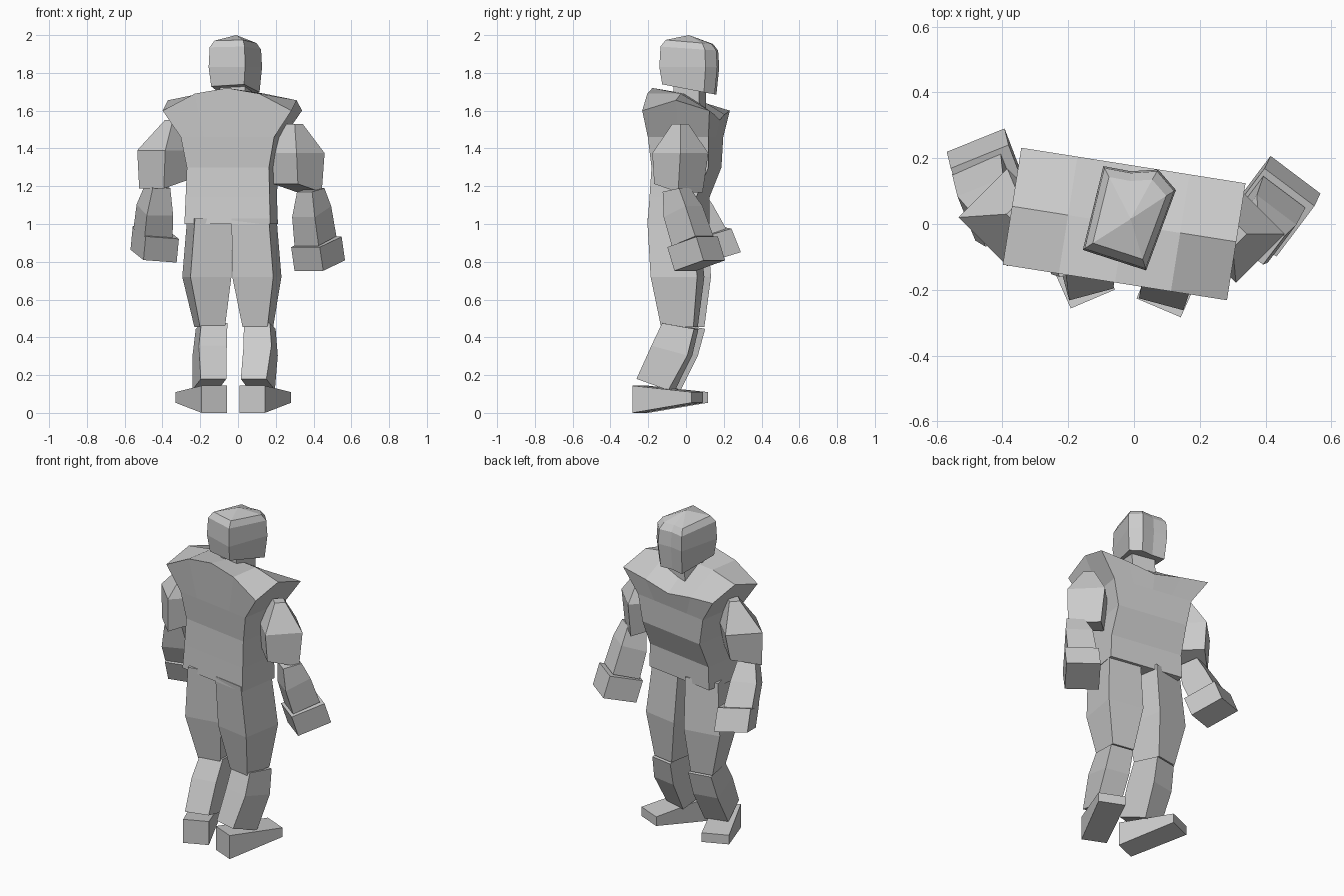
import bpy
import bmesh
from math import radians
from mathutils import Matrix, Vector

cube = bpy.data.objects.get("Cube")
if cube:
    bpy.data.objects.remove(cube)

grey = bpy.data.materials.new("plain grey")
grey.use_nodes = True
grey.diffuse_color = (0.6, 0.6, 0.6, 1)
grey.node_tree.nodes["Principled BSDF"].inputs["Base Color"].default_value = (0.6, 0.6, 0.6, 1)


def finish(name, bm):
    """Turn a bmesh into a flat-shaded object."""
    bmesh.ops.recalc_face_normals(bm, faces=bm.faces)
    mesh = bpy.data.meshes.new(name)
    bm.to_mesh(mesh)
    bm.free()
    mesh.materials.append(grey)
    obj = bpy.data.objects.new(name, mesh)
    bpy.context.collection.objects.link(obj)
    return obj


def bridge(bm, low, high):
    """Join two rings of vertices with quads."""
    count = len(low)
    for i in range(count):
        j = (i + 1) % count
        bm.faces.new((low[i], low[j], high[j], high[i]))


def ring(centre, half_w, half_d, yaw=0, pitch=0, roll=0):
    """Four corners of a turned rectangle."""
    turn = (Matrix.Rotation(radians(yaw), 3, "Z")
            @ Matrix.Rotation(radians(roll), 3, "Y")
            @ Matrix.Rotation(radians(pitch), 3, "X"))
    signs = ((-1, -1), (1, -1), (1, 1), (-1, 1))
    return [Vector(centre) + turn @ Vector((a * half_w, b * half_d, 0)) for a, b in signs]


def loft(name, rings):
    """Skin a row of rings and cap both ends."""
    bm = bmesh.new()
    rows = [[bm.verts.new(p) for p in r] for r in rings]
    for low, high in zip(rows, rows[1:]):
        bridge(bm, low, high)
    bm.faces.new(rows[0])
    bm.faces.new(rows[-1])
    return finish(name, bm)


# Torso: vest with wide shoulders, turned a little to one side
COLUMNS = (-1, -0.5, 0, 0.5, 1)


def torso_row(z, half_w, back, front, back_z=None, front_z=None):
    turn = Matrix.Translation((-0.03, 0, 0)) @ Matrix.Rotation(radians(-9), 4, "Z")
    rear = [(c * half_w, -back, back_z[i] if back_z else z) for i, c in enumerate(COLUMNS)]
    fore = [(c * half_w, front, front_z[i] if front_z else z) for i, c in enumerate(COLUMNS)]
    middle = (front - back) / 2
    points = rear + [(half_w, middle, z)] + fore[::-1] + [(-half_w, middle, z)]
    return [turn @ Vector(p) for p in points], turn


bm = bmesh.new()
rows = []
for spec in ((1.0, 0.23, 0.17, 0.09), (1.14, 0.225, 0.16, 0.09),
             (1.3, 0.22, 0.15, 0.155), (1.46, 0.25, 0.165, 0.16),
             (1.655, 0.345, 0.18, 0.18, (1.6, 1.69, 1.72, 1.69, 1.6),
              (1.6, 1.58, 1.55, 1.58, 1.6))):
    points, turn = torso_row(*spec)
    rows.append([bm.verts.new(p) for p in points])
for low, high in zip(rows, rows[1:]):
    bridge(bm, low, high)
bm.faces.new(rows[0])
top = rows[-1]
ridge = [top[11]] + [bm.verts.new(turn @ Vector((c * 0.345, 0, 1.69)))
                     for c in COLUMNS[1:-1]] + [top[5]]
rear, fore = top[:5], top[6:11][::-1]
for i in range(4):
    bm.faces.new((rear[i], rear[i + 1], ridge[i + 1], ridge[i]))
    bm.faces.new((ridge[i], ridge[i + 1], fore[i + 1], fore[i]))
finish("torso", bm)

loft("neck", [ring((-0.02, 0.02, 1.55), 0.07, 0.07, -15),
              ring((-0.01, 0.02, 1.78), 0.07, 0.07, -15)])

# Head: block with a slanted jaw and a shallow crown
plan = ((-0.15, -0.075), (0.035, -0.135), (0.122, 0.1), (0.07, 0.16),
        (-0.01, 0.155), (-0.09, 0.17))
middle = Vector((-0.012, 0.02, 0))
bm = bmesh.new()
rows = []
for z, scale, slope in ((1.715, 0.94, -0.18), (1.83, 1.04, 0),
                        (1.93, 1.0, -0.07), (1.965, 0.82, -0.07)):
    row = []
    for x, y in plan:
        p = middle + (Vector((x, y, 0)) - middle) * scale
        row.append(bm.verts.new((p.x, p.y, z + slope * y)))
    rows.append(row)
for low, high in zip(rows, rows[1:]):
    bridge(bm, low, high)
bm.faces.new(rows[0])
peak = bm.verts.new((-0.01, 0.015, 2))
for a, b in zip(rows[-1], rows[-1][1:] + rows[-1][:1]):
    bm.faces.new((a, b, peak))
finish("head", bm)

# Limbs: joint centres for each side, with the direction it turns out
sides = {
    "left": dict(out=1, arm_yaw=-37, tilt=0,
                 arm=((0.3, -0.03, 1.53), (0.31, -0.03, 1.375), (0.315, -0.04, 1.19)),
                 fore=((0.385, -0.05, 1.18), (0.39, -0.015, 1.065), (0.41, 0.035, 0.91)),
                 hand=((0.415, 0.035, 0.905), (0.433, 0.073, 0.78)),
                 thigh=((0.085, -0.07, 1.03), (0.1, -0.045, 0.72), (0.105, -0.035, 0.455)),
                 shin=((0.115, -0.03, 0.46), (0.12, -0.075, 0.33), (0.105, -0.16, 0.15)),
                 heel=(0.075, -0.255, 0.072)),
    "right": dict(out=-1, arm_yaw=22, tilt=4,
                  arm=((-0.345, 0.03, 1.55), (-0.385, 0.02, 1.39), (-0.395, 0.01, 1.21)),
                  fore=((-0.425, 0, 1.2), (-0.44, 0.045, 1.075), (-0.45, 0.11, 0.95)),
                  hand=((-0.435, 0.115, 0.955), (-0.447, 0.165, 0.83)),
                  thigh=((-0.15, -0.025, 1.03), (-0.165, -0.01, 0.72), (-0.15, 0.0, 0.455)),
                  shin=((-0.14, 0.005, 0.46), (-0.15, -0.045, 0.33), (-0.152, -0.13, 0.15)),
                  heel=(-0.125, -0.228, 0.072)),
}

for side, s in sides.items():
    out, yaw = s["out"], s["arm_yaw"]
    # Upper arm: diamond section, thin at the shoulder
    a, b, c = s["arm"]
    loft(side + "_upper_arm", [ring(a, 0.03, 0.03, 45), ring(b, 0.105, 0.105, 45),
                               ring(c, 0.092, 0.092, 45, 0, 14 * out)])
    # Forearm and fist
    a, b, c = s["fore"]
    loft(side + "_forearm", [ring(a, 0.05, 0.055, yaw, 10), ring(b, 0.075, 0.078, yaw, 22),
                             ring(c, 0.08, 0.082, yaw, 18)])
    loft(side + "_hand", [ring(p, 0.095, 0.1, yaw, 16, -s["tilt"] * out) for p in s["hand"]])

    # Thigh and shin
    turn = -10 * out
    a, b, c = s["thigh"]
    loft(side + "_thigh", [ring(a, 0.1, 0.12, turn), ring(b, 0.11, 0.125, turn),
                           ring(c, 0.067, 0.087, turn)])
    a, b, c = s["shin"]
    loft(side + "_shin", [ring(a, 0.07, 0.087, turn, -10), ring(b, 0.075, 0.1, turn, -15),
                          ring(c, 0.07, 0.092, turn * 1.5, -19)])

    # Foot: tall heel, low lifted toe
    heel = Vector(s["heel"])
    toe = heel + Vector((0.135 * out, 0.315, 0.01))
    loft(side + "_foot", [ring(heel, 0.073, 0.072, -23 * out, 90),
                          ring(toe, 0.078, 0.028, -23 * out, 90)])
